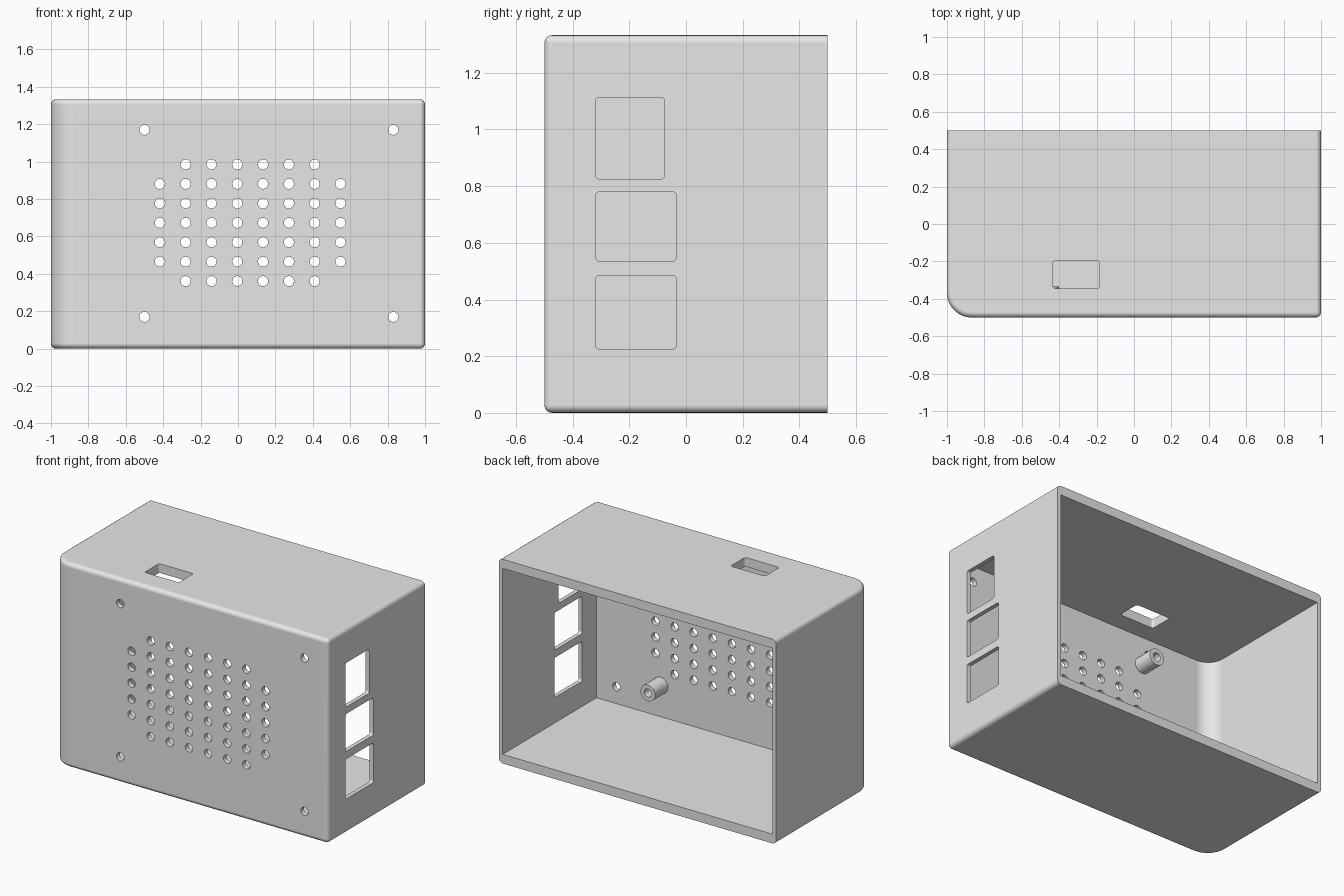
import bpy
import bmesh
import math
from mathutils import Matrix, Vector

cube = bpy.data.objects.get("Cube")
if cube:
    bpy.data.objects.remove(cube, do_unlink=True)

grey = bpy.data.materials.new("light_grey_plastic")
grey.use_nodes = True
grey.diffuse_color = (0.8, 0.8, 0.8, 1)
grey.node_tree.nodes["Principled BSDF"].inputs["Base Color"].default_value = (0.8, 0.8, 0.8, 1)

TALL = 1.333
WALL_FRONT = -0.467


def add_box(bm, lo, hi):
    """Axis-aligned box between two corners; returns its edges."""
    lo, hi = Vector(lo), Vector(hi)
    matrix = Matrix.Translation((lo + hi) / 2) @ Matrix.Diagonal((*(hi - lo), 1))
    verts = bmesh.ops.create_cube(bm, size=1, matrix=matrix)["verts"]
    return list({e for v in verts for e in v.link_edges})


def along(edge, axis):
    a, b = edge.verts
    return abs((b.co - a.co).normalized()[axis]) > 0.99


def bevel(bm, edges, radius, segments):
    bmesh.ops.bevel(bm, geom=edges, offset=radius, segments=segments,
                    profile=0.5, affect="EDGES", clamp_overlap=True)


def middle(edge):
    return (edge.verts[0].co + edge.verts[1].co) / 2


def round_side(bm, edges, radius):
    """Round the upright front edge on the -x side."""
    picked = [e for e in edges if along(e, 2) and middle(e).x < 0 and middle(e).y < 0]
    bevel(bm, picked, radius, 12)


def add_rod(bm, x, z, y0, y1, radius, sides):
    """Cylinder running front to back."""
    matrix = Matrix.Translation((x, (y0 + y1) / 2, z)) @ Matrix.Rotation(math.pi / 2, 4, "X")
    bmesh.ops.create_cone(bm, cap_ends=True, segments=sides, radius1=radius,
                          radius2=radius, depth=abs(y1 - y0), matrix=matrix)


def make_object(name, bm):
    bmesh.ops.recalc_face_normals(bm, faces=bm.faces[:])
    mesh = bpy.data.meshes.new(name)
    bm.to_mesh(mesh)
    bm.free()
    mesh.materials.append(grey)
    obj = bpy.data.objects.new(name, mesh)
    bpy.context.collection.objects.link(obj)
    return obj


def smooth(obj):
    obj.data.shade_smooth()
    obj.data.set_sharp_from_angle(angle=math.radians(32))
    weighted = obj.modifiers.new("even_shading", "WEIGHTED_NORMAL")
    weighted.keep_sharp = True


# Outer body: one large upright corner, small rounding except on the back rim
bm = bmesh.new()
edges = add_box(bm, (-1, -0.5, 0), (1, 0.5, TALL))
round_side(bm, edges, 0.133)
bm.normal_update()
bevel(bm, [e for e in bm.edges if e.calc_face_angle() > 1 and middle(e).y < 0.49], 0.028, 4)
body = make_object("case_shell", bm)

# Cavity, open at the back
bm = bmesh.new()
edges = add_box(bm, (-0.973, WALL_FRONT, 0.06), (0.973, 0.6, TALL - 0.06))
round_side(bm, edges, 0.106)
cavity = make_object("cavity_cutter", bm)

# Openings: vent grid without corners, screw holes, side ports, top slot
bm = bmesh.new()
for col in range(8):
    for row in range(7):
        if not (col in (0, 7) and row in (0, 6)):
            add_rod(bm, -0.418 + col * 0.138, 0.361 + row * 0.104, -0.6, -0.4, 0.027, 20)
for x in (-0.5, 0.83):
    for z in (0.17, 1.17):
        add_rod(bm, x, z, -0.6, -0.4, 0.027, 20)
for y_end, z0, z1 in ((-0.075, 0.825, 1.113), (-0.033, 0.535, 0.78), (-0.033, 0.225, 0.485)):
    edges = add_box(bm, (0.9, -0.32, z0), (1.1, y_end, z1))
    bevel(bm, [e for e in edges if along(e, 0)], 0.015, 4)
edges = add_box(bm, (-0.433, -0.345, 1.2), (-0.185, -0.195, 1.4))
bevel(bm, [e for e in edges if along(e, 2)], 0.015, 4)
openings = make_object("openings_cutter", bm)

# Cut the shell and keep only the result
for cutter in (cavity, openings):
    cut = body.modifiers.new("cut", "BOOLEAN")
    cut.operation = "DIFFERENCE"
    cut.solver = "EXACT"
    cut.object = cutter
    cutter.hide_render = True
graph = bpy.context.evaluated_depsgraph_get()
result = bpy.data.meshes.new_from_object(body.evaluated_get(graph))
body.modifiers.clear()
body.data = result
for cutter in (cavity, openings):
    bpy.data.objects.remove(cutter, do_unlink=True)
smooth(body)

# Four bored standoffs on the inside of the front wall
for side, x in (("right", -0.455), ("left", 0.51)):
    for level, z in (("lower", 0.265), ("upper", 1.085)):
        bm = bmesh.new()
        add_rod(bm, x, z, WALL_FRONT - 0.01, -0.335, 0.053, 28)
        cap = max(bm.faces, key=lambda f: f.calc_center_median().y)
        bmesh.ops.inset_individual(bm, faces=[cap], thickness=0.026)
        cap = max((f for f in bm.faces if len(f.verts) > 4),
                  key=lambda f: f.calc_center_median().y)
        floor = bmesh.ops.extrude_discrete_faces(bm, faces=[cap])["faces"][0]
        bmesh.ops.translate(bm, verts=floor.verts[:], vec=(0, -0.12, 0))
        smooth(make_object(f"standoff_{level}_{side}", bm))
